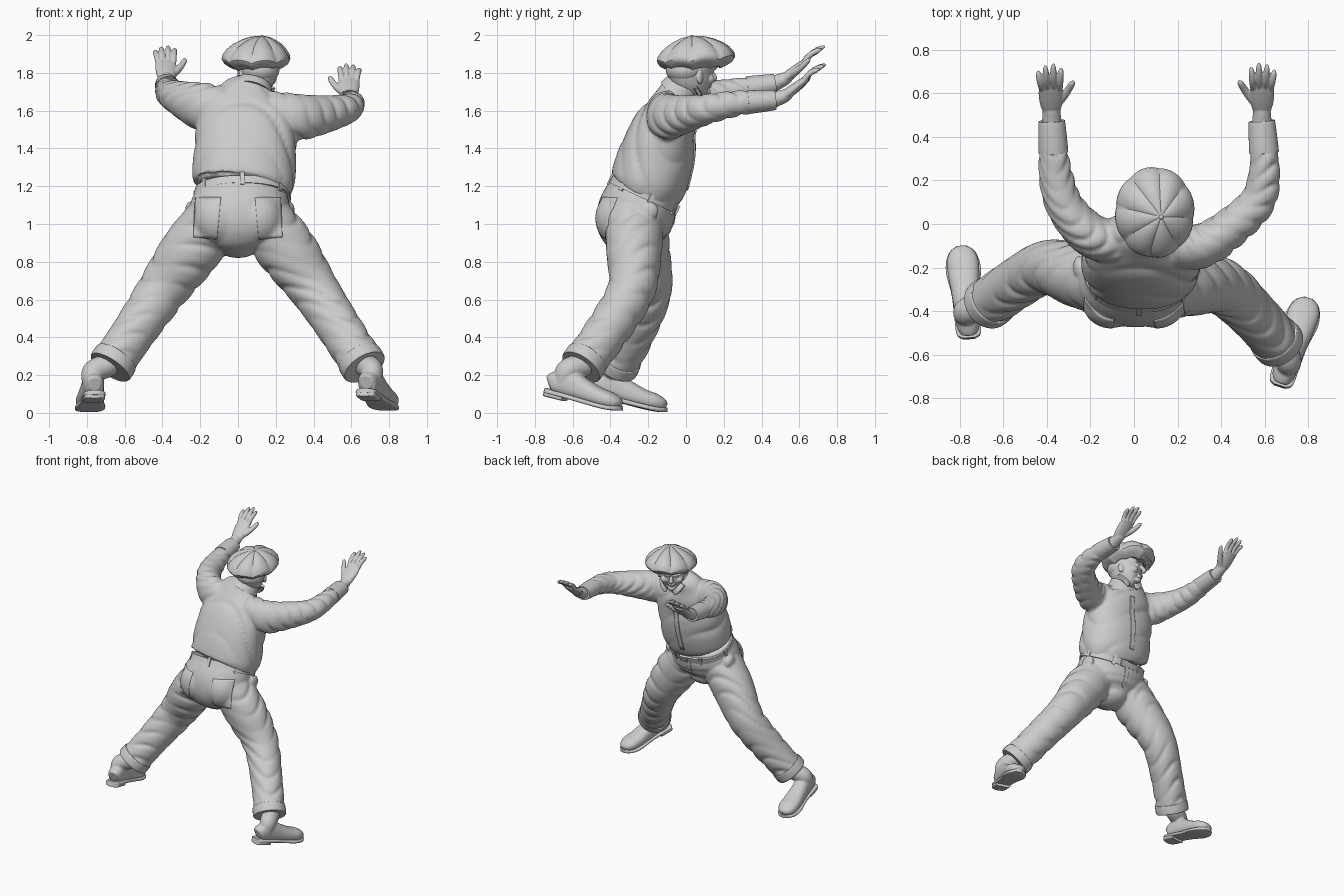
import bpy, bmesh
from math import sin, cos, pi, radians
from mathutils import Vector as V, Matrix as Mx

X, Y, Z = V((1, 0, 0)), V((0, 1, 0)), V((0, 0, 1))
I = Mx.Identity(4)

def finish(name, bm, voxel=0, smooth=2):
    bmesh.ops.recalc_face_normals(bm, faces=bm.faces)
    me = bpy.data.meshes.new(name)
    bm.to_mesh(me)
    bm.free()
    ob = bpy.data.objects.new(name, me)
    bpy.context.collection.objects.link(ob)
    if voxel:
        r = ob.modifiers.new("blend", 'REMESH')
        r.mode, r.voxel_size, r.use_smooth_shade = 'VOXEL', voxel, True
        s = ob.modifiers.new("soften", 'SMOOTH')
        s.factor, s.iterations = 0.5, smooth
    return ob

def tube(bm, pts, hint, M=I, n=32, sub=8, fold=0, freq=26, ph=0, power=1):
    """Loft of ellipses through (x, y, z, ra, rb); ra runs along hint."""
    P = [V(p) for p in pts]
    P = [2 * P[0] - P[1]] + P + [2 * P[-1] - P[-2]]
    S = []
    for i in range(1, len(P) - 2):
        a, b, c, d = P[i - 1:i + 3]
        for k in range(sub + (i == len(P) - 3)):
            t = k / sub
            S.append(0.5 * (2 * b + (c - a) * t + (2 * a - 5 * b + 4 * c - d) * t * t
                            + (3 * b - a - 3 * c + d) * t ** 3))
    e = lambda q: abs(q) ** power * (1 if q > 0 else -1)
    rings, dist = [], 0
    for i, s in enumerate(S):
        c = V(s[:3])
        t = (V(S[min(i + 1, len(S) - 1)][:3]) - V(S[max(i - 1, 0)][:3])).normalized()
        u = (hint - t * hint.dot(t)).normalized()
        w = t.cross(u)
        dist += (c - V(S[max(i - 1, 0)][:3])).length
        ring = []
        for k in range(n):
            a = 2 * pi * k / n
            wave = abs(sin(freq * dist + 2.6 * sin(a + ph) + 1.3 * sin(2 * a + 2 * ph)))
            f = fold * (0.5 - 1.5 * (1 - wave) ** 2) * (0.55 + 0.45 * sin(2 * a + dist * 8 + ph))
            ca, sa = cos(a), sin(a)
            ring.append(bm.verts.new(M @ (c + u * e(ca) * (max(s[3], .002) + f)
                                          + w * e(sa) * (max(s[4], .002) + f))))
        rings.append(ring)
    skin(bm, rings)

def skin(bm, rings):
    n = len(rings[0])
    for r, q in zip(rings, rings[1:]):
        for k in range(n):
            bm.faces.new((r[k], r[(k + 1) % n], q[(k + 1) % n], q[k]))
    bm.faces.new(rings[0])
    bm.faces.new(rings[-1])

def ball(bm, c, s, M=I, rot=I):
    bmesh.ops.create_uvsphere(bm, u_segments=20, v_segments=12, radius=1,
                              matrix=M @ Mx.Translation(c) @ rot @ Mx.Diagonal((*s, 1)))

def box(bm, c, s, M=I, rot=I):
    bmesh.ops.create_cube(bm, size=1, matrix=M @ Mx.Translation(c) @ rot @ Mx.Diagonal((*s, 1)))

def patch(name, target, corners, side, thick=.012):
    """Cloth patch with (x, z) corners, pressed onto target along y."""
    a, b, c, d = [V(p) for p in corners]
    bm, n = bmesh.new(), 14
    g = []
    for j in range(n + 1):
        row = [a.lerp(b, i / n).lerp(d.lerp(c, i / n), j / n) for i in range(n + 1)]
        g.append([bm.verts.new((p.x, side * .7, p.y)) for p in row])
    for j in range(n):
        for i in range(n):
            bm.faces.new((g[j][i], g[j][i + 1], g[j + 1][i + 1], g[j + 1][i]))
    ob = finish(name, bm)
    m = ob.modifiers.new("press", 'SHRINKWRAP')
    m.target, m.wrap_method, m.use_project_y = target, 'PROJECT', True
    m.use_negative_direction, m.use_positive_direction = side > 0, side < 0
    m = ob.modifiers.new("cloth", 'SOLIDIFY')
    m.thickness, m.offset = thick, 0

# trousers: pelvis and two spread legs
legs = {"left": [(-.11, -.265, 1.04, .155, .15), (-.25, -.235, .86, .148, .157), (-.4, -.2, .65, .124, .13),
                 (-.55, -.28, .43, .114, .116), (-.672, -.368, .25, .11, .114)],
        "right": [(.12, -.275, 1.04, .155, .15), (.26, -.275, .86, .147, .155), (.405, -.29, .65, .124, .13),
                  (.55, -.42, .43, .114, .116), (.665, -.55, .25, .112, .112)]}
bm = bmesh.new()
tube(bm, [(.02, -.215, 1.18, .236, .178), (.015, -.245, 1.11, .258, .2), (.005, -.27, 1.03, .265, .205),
          (0, -.27, .94, .22, .18), (0, -.26, .87, .11, .11)], X, n=40, power=.95)
for i, p in enumerate(legs.values()):
    tube(bm, p, Y, n=48, sub=18, fold=.011, freq=24, ph=1 + i * 2)
ball(bm, (0, -.265, .905), (.13, .13, .085))
for s in (-1, 1):
    ball(bm, (s * .1, -.36, 1.03), (.135, .118, .14))
    ball(bm, (.01 + s * .26, -.2, 1.07), (.03, .055, .05))
trousers = finish("trousers", bm, .009)

# turned-up trouser cuffs
for side, p in legs.items():
    e, d = V(p[-1][:3]), (V(p[-1][:3]) - V(p[-2][:3])).normalized()
    bm = bmesh.new()
    tube(bm, [(*(e + d * k), r, r + .004) for k, r in ((-.055, .112), (-.048, .118), (0, .119), (.012, .115))], Y, sub=4)
    finish(side + "_trouser_cuff", bm)

# shirt: leaning torso and two raised sleeves
arms = {"left": [(-.07, -.09, 1.6, .12, .1), (-.2, -.05, 1.625, .122, .1), (-.31, .07, 1.665, .092, .085),
                 (-.355, .2, 1.69, .075, .076), (-.37, .33, 1.72, .058, .064), (-.377, .46, 1.74, .048, .056)],
        "right": [(.17, -.11, 1.58, .12, .1), (.31, -.1, 1.565, .122, .1), (.44, -.02, 1.578, .104, .088),
                  (.565, .1, 1.605, .08, .08), (.597, .22, 1.63, .068, .072), (.597, .33, 1.645, .058, .062),
                  (.587, .46, 1.655, .046, .055)]}
bm = bmesh.new()
tube(bm, [(.025, -.215, 1.18, .235, .176), (.03, -.2, 1.217, .266, .202), (.035, -.16, 1.35, .268, .2),
          (.045, -.12, 1.49, .265, .172), (.05, -.075, 1.6, .235, .137), (.06, -.045, 1.68, .17, .1),
          (.085, -.015, 1.735, .09, .088)], X, n=64, sub=14, fold=.01, freq=15, ph=.6, power=.92)
for i, p in enumerate(arms.values()):
    tube(bm, p, Z, n=40, sub=14, fold=.012, freq=38, ph=1 + i)
shirt = finish("shirt", bm, .009)

# rolled sleeve cuffs
for side, p in arms.items():
    a, b = V(p[-2][:3]), V(p[-1][:3])
    bm = bmesh.new()
    tube(bm, [(*a, .058, .064), (*a.lerp(b, .06), .062, .068), (*b, .054, .062), (*b.lerp(a, -.1), .05, .058)], Z, sub=4)
    finish(side + "_sleeve_cuff", bm)

# belt, loops and buckle
bm = bmesh.new()
bt = Mx.Translation((.022, -.222, 1.157)) @ Mx.Rotation(radians(-25), 4, 'X')
tube(bm, [(0, 0, -.022, .256, .196), (0, 0, .022, .252, .192)], X, bt, n=48, sub=2, power=.92)
for k in range(7):
    a = 2 * pi * k / 7 + pi * 1.5
    box(bm, (.255 * cos(a), .195 * sin(a), 0), (.014, .024, .07), bt, Mx.Rotation(a, 4, 'Z'))
box(bm, (.03, .194, 0), (.06, .014, .05), bt)
finish("belt", bm)

# back pockets, fly and shirt placket
for s in (-1, 1):
    patch("back_pocket", trousers, [(s * .09, 1.14), (s * .225, 1.14), (s * .235, .93), (s * .11, .92)], -1, .007)
patch("trouser_fly", trousers, [(.0, 1.06), (.035, 1.06), (.025, .94), (.0, .92)], 1, .008)
patch("shirt_placket", shirt, [(.05, 1.58), (.085, 1.58), (.045, 1.18), (.01, 1.18)], 1, .016)

# neck and collar
bm = bmesh.new()
tube(bm, [(.07, -.04, 1.66, .078, .082), (.1, .025, 1.79, .072, .078)], X)
finish("neck", bm)
bm = bmesh.new()
tube(bm, [(.074, -.04, 1.695, .112, .108), (.086, -.012, 1.738, .095, .094), (.091, -.004, 1.755, .086, .087)], X, sub=4)
for s in (-1, 1):
    tube(bm, [(.085 + s * .07, .045, 1.73, .045, .012), (.085 + s * .052, .075, 1.68, .034, .012),
              (.085 + s * .04, .085, 1.64, .008, .006)], X, n=16, power=.7)
finish("collar", bm)

# head, turned to its left
H = Mx.Translation((.1, .025, 1.805)) @ Mx.Rotation(radians(30), 4, 'Z')
bm = bmesh.new()
tube(bm, [(0, .075, -.118, .03, .03), (0, .056, -.1, .06, .066), (0, .03, -.06, .085, .1),
          (0, .006, -.01, .096, .124), (0, 0, .04, .1, .13), (0, 0, .1, .09, .118)], X, H)
tube(bm, [(0, .115, .015, .012, .012), (0, .133, -.01, .013, .013), (0, .143, -.034, .018, .016),
          (0, .126, -.046, .013, .008)], X, H)
for s in (-1, 1):
    ball(bm, (s * .04, .11, .018), (.036, .018, .009), H)
    ball(bm, (s * .038, .107, -.002), (.017, .012, .009), H)
    ball(bm, (s * .05, .083, -.038), (.032, .03, .028), H)
    ball(bm, (s * .099, .0, -.03), (.012, .023, .036), H, Mx.Rotation(s * .35, 4, 'Z'))
ball(bm, (0, .112, -.066), (.026, .013, .006), H)
ball(bm, (0, .109, -.078), (.022, .013, .007), H)
ball(bm, (0, .096, -.104), (.028, .022, .017), H)
finish("head", bm, .005, 3)
bm = bmesh.new()
ball(bm, (0, -.035, .01), (.103, .102, .075), H)
finish("hair", bm)

# eight-panel cap with visor and button
bm, n, rings = bmesh.new(), 96, []
for r, z in ((.5, 1.86), (.6, 1.825), (.64, 1.822), (.8, 1.836), (.95, 1.855), (1, 1.872), (.98, 1.892),
             (.86, 1.924), (.7, 1.95), (.5, 1.972), (.3, 1.987), (.12, 1.994), (.01, 1.995)):
    ring = []
    for k in range(n):
        a = 2 * pi * k / n
        w = abs(sin(4 * a + .5)) ** .7 - .6
        top = max(0, (z - 1.86) / .14) * (1 - r)
        q = r * (.985 + .035 * w)
        ring.append(bm.verts.new((.095 + .03 * top + .184 * q * cos(a), .053 - .02 * top + .21 * q * sin(a),
                                  z + .018 * r * w + .014 * r * sin(a))))
    rings.append(ring)
skin(bm, rings)
ball(bm, (.125, .032, 1.991), (.012, .012, .01))
ball(bm, (0, .12, .048), (.1, .08, .014), H, Mx.Rotation(-.15, 4, 'X'))
finish("cap", bm)

# hands with slightly spread fingers, thumbs inward
for side, wrist, tip, s in (("left", (-.379, .525, 1.77), (-.387, .73, 1.94), 1),
                            ("right", (.587, .525, 1.68), (.59, .742, 1.85), -1)):
    w, d = V(wrist), (V(tip) - V(wrist)).normalized()
    z = X.cross(d).normalized()
    M = Mx.Translation(w) @ Mx((d.cross(z), d, z)).transposed().to_4x4()
    bm = bmesh.new()
    tube(bm, [(*V(arms[side][-1][:3]), .042, .046), (*w, .035, .04), (*(w + d * .03), .026, .042)], Z)
    tube(bm, [(0, -.01, 0, .04, .029), (0, .04, 0, .052, .028), (0, .1, 0, .056, .023),
              (0, .15, 0, .05, .016)], X, M)
    for x, l, sp in ((.04, .108, .1), (.014, .13, .02), (-.013, .122, -.06), (-.038, .095, -.16)):
        tube(bm, [(s * (x + sp * l * t), .125 + l * t, .012 * sin(3 * t), r, r) for t, r in
                  ((0, .016), (.35, .0155), (.65, .015), (.95, .013), (1.12, .005))], X, M, n=12, sub=4)
    tube(bm, [(s * .02, .03, -.004, .026, .024), (s * .055, .07, -.008, .021, .02),
              (s * .082, .112, -.008, .017, .016), (s * .1, .15, -.004, .014, .013),
              (s * .106, .165, -.003, .005, .005)], X, M, n=12, sub=4)
    finish(side + "_hand", bm, .004, 2)

# boots standing on the toes: upper, sole, heel, laces
for side, heel, toe in (("left", (-.757, -.515, .088), (-.792, -.108, -.009)),
                        ("right", (.672, -.735, .098), (.81, -.318, -.009))):
    h, d = V(heel), (V(toe) - V(heel)).normalized()
    x = d.cross(Z).normalized()
    M = Mx.Translation(h) @ Mx((x, d, x.cross(d))).transposed().to_4x4()
    bm = bmesh.new()
    tube(bm, [(0, 0, .06, .03, .035), (0, .02, .07, .05, .055), (0, .1, .085, .057, .075), (0, .19, .07, .064, .062),
              (0, .28, .056, .072, .05), (0, .345, .052, .072, .045), (0, .39, .046, .054, .034),
              (0, .412, .04, .024, .018)], X, M, power=.85)
    top = V(legs[side][-1][:3]) + V((-.025 if side == "left" else .015, -.005, 0))
    a, b = M @ V((0, .078, .08)), M @ V((0, .082, .15))
    tube(bm, [(*a, .06, .056), (*b, .062, .06), (*top, .064, .064), (*(top + (top - b) * .4), .062, .06)], Y)
    finish(side + "_boot", bm, .006)
    bm = bmesh.new()
    tube(bm, [(0, -.014, .018, .028, .013), (0, .01, .018, .056, .013), (0, .1, .018, .06, .013),
              (0, .2, .016, .064, .013), (0, .3, .014, .08, .013), (0, .36, .016, .074, .013),
              (0, .4, .022, .054, .013), (0, .422, .026, .022, .012)], X, M, power=.5)
    tube(bm, [(0, -.012, .004, .03, .016), (0, .01, .004, .054, .016), (0, .1, .004, .056, .016)], X, M, power=.5)
    finish(side + "_sole", bm)
    bm = bmesh.new()
    for k in range(4):
        y, z = .165 + k * .022, .13 - k * .009
        tube(bm, [(-.04, y, z - .016, .006, .006), (0, y + .002, z, .006, .006),
                  (.04, y, z - .016, .006, .006)], Z, M, n=8, sub=4)
    finish(side + "_laces", bm)

bpy.ops.object.select_all(action='SELECT')
bpy.context.view_layer.objects.active = shirt
bpy.ops.object.shade_smooth_by_angle(angle=radians(40))
